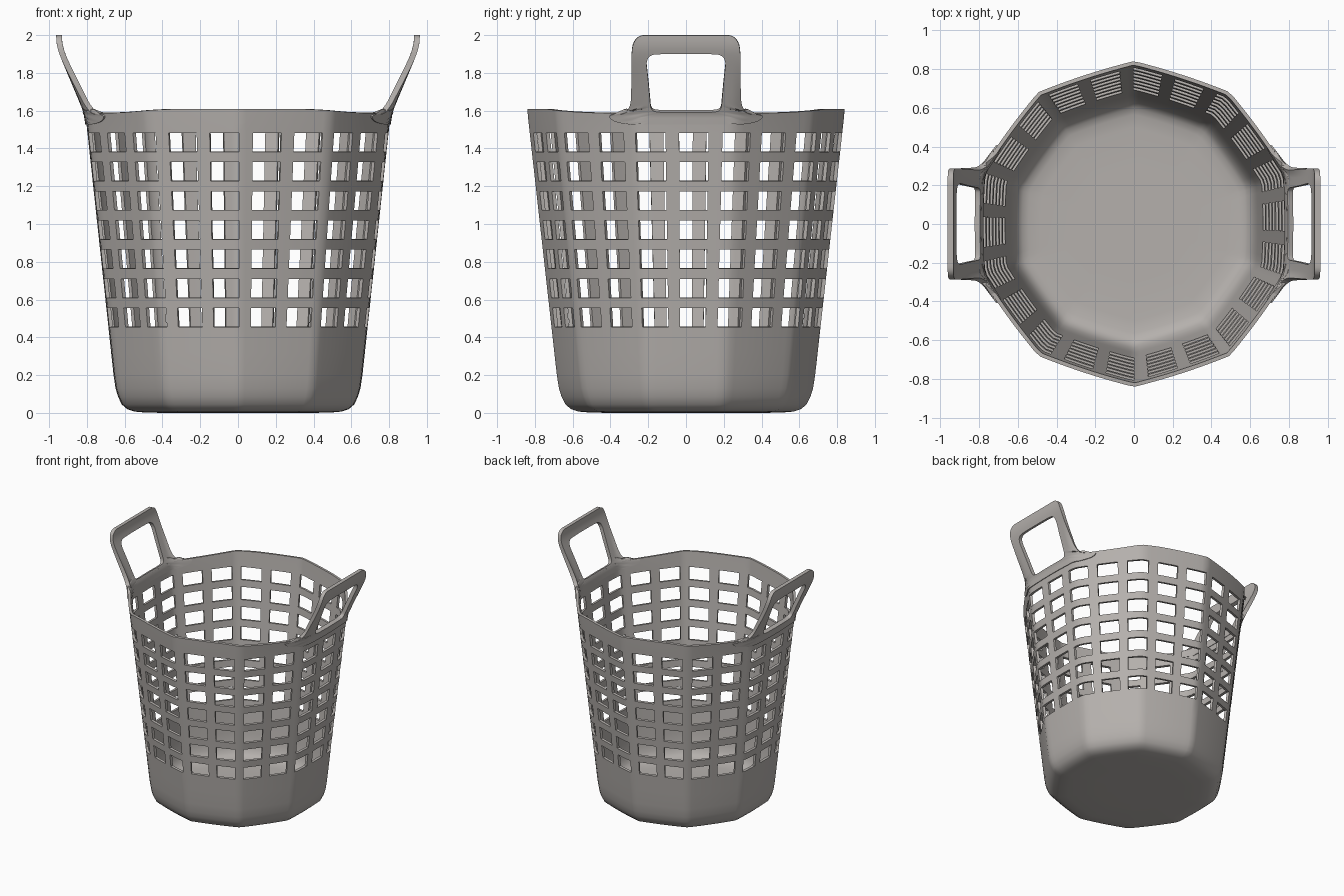
import bpy, bmesh, math

if "Cube" in bpy.data.objects:
    bpy.data.objects.remove(bpy.data.objects["Cube"])

plastic = bpy.data.materials.new("warm grey plastic")
plastic.diffuse_color = (0.46, 0.435, 0.415, 1)
plastic.use_nodes = True
plastic.node_tree.nodes["Principled BSDF"].inputs["Base Color"].default_value = plastic.diffuse_color

COLS, ROWS = 22, 7
PITCH = 2 * math.pi / COLS
HOLE_W = math.radians(11.2)
PHASE = math.radians(3.0)          # centre of the hole column nearest +x
WALL = 0.02


def lerp_table(table, v):
    if v <= table[0][0]:
        return table[0][1]
    for (a, fa), (b, fb) in zip(table, table[1:]):
        if v <= b:
            return fa + (fb - fa) * (v - a) / (b - a)
    return table[-1][1]


def smooth(a, b, v):
    t = max(0, min(1, (v - a) / (b - a)))
    return t * t * (3 - 2 * t)


def corner_radius(z):
    return 0.685 + (z - 0.2) * 0.157 / 1.4


def facet(theta):
    # softened decagon, 1 at its corners
    step = math.radians(36)
    phi = (theta + step / 2) % step - step / 2
    return 0.22 + 0.78 * math.cos(step / 2) / math.cos(phi)


def finish(name, bm, thickness, offset, mirror=False):
    me = bpy.data.meshes.new(name)
    bm.to_mesh(me)
    bm.free()
    me.materials.append(plastic)
    ob = bpy.data.objects.new(name, me)
    bpy.context.collection.objects.link(ob)
    m = ob.modifiers.new("thickness", 'SOLIDIFY')
    m.thickness, m.offset = thickness, offset
    if mirror:
        ob.modifiers.new("mirror", 'MIRROR')
    bpy.ops.object.select_all(action='DESELECT')
    ob.select_set(True)
    bpy.context.view_layer.objects.active = ob
    for mod in list(ob.modifiers):
        bpy.ops.object.modifier_apply(modifier=mod.name)
    bpy.ops.object.shade_smooth_by_angle(angle=math.radians(40))
    return ob


# Basket body: base profile, perforated wall and rim as one thin shell
rings = [(0.3, 0.0, False), (0.5, 0.001, False), (0.57, 0.007, False), (0.61, 0.02, False),
         (0.64, 0.045, False), (0.66, 0.085, False), (0.674, 0.13, False),
         (0.685, 0.2, False), (corner_radius(0.32), 0.32, False)]
for i in range(ROWS):
    z = 0.455 + i * 0.1545
    rings.append((corner_radius(z), z, True))           # this band has holes
    rings.append((corner_radius(z + 0.1), z + 0.1, False))
rings += [(corner_radius(1.54), 1.54, False), (corner_radius(1.6), 1.608, False)]

angles, is_hole = [], []
for c in range(COLS):
    start = PHASE + c * PITCH - HOLE_W / 2
    for k in range(4):
        angles.append(start + HOLE_W * k / 4)
        is_hole.append(True)
    for k in range(2):
        angles.append(start + HOLE_W + (PITCH - HOLE_W) * k / 2)
        is_hole.append(False)
n = len(angles)

bm = bmesh.new()
grid = []
for j, (r, z, _) in enumerate(rings):
    row = []
    for a in angles:
        rr = r * facet(a)
        zz = z
        if j == len(rings) - 1:                          # rim dips toward the handles
            zz -= 0.02 * smooth(0.4, 0.85, abs(math.cos(a)))
        row.append(bm.verts.new((rr * math.cos(a), rr * math.sin(a), zz)))
    grid.append(row)
centre = bm.verts.new((0, 0, 0))
for i in range(n):
    k = (i + 1) % n
    bm.faces.new((centre, grid[0][k], grid[0][i]))
    for j in range(len(rings) - 1):
        if not (rings[j][2] and is_hole[i]):
            bm.faces.new((grid[j][i], grid[j][k], grid[j + 1][k], grid[j + 1][i]))
finish("basket_body", bm, WALL, -1)


# Handles: rounded loops growing out of the rim and leaning outward
def rounded_loop(half):
    pts = half + [(-y, z) for y, z in half[-2:0:-1]]
    for _ in range(3):
        new = []
        for p, q in zip(pts, pts[1:] + pts[:1]):
            for t in (0.25, 0.75):
                new.append((p[0] + (q[0] - p[0]) * t, p[1] + (q[1] - p[1]) * t))
        pts = new
    return pts


LEAN = [(1.50, 0), (1.58, 0.004), (1.62, 0.018), (1.7, 0.05), (1.8, 0.09),
        (1.87, 0.118), (1.92, 0.137), (1.96, 0.146), (2.0, 0.148)]


def handle_x(y, z):
    r = corner_radius(min(z, 1.6))
    a = 0
    for _ in range(6):
        a = math.asin(y / (r * facet(a)))
    wall = r * facet(a) * math.cos(a)
    flat = r * facet(0)
    x = wall + (flat - wall) * smooth(1.58, 1.9, z)
    return x - WALL / 2 + lerp_table(LEAN, z)


outer = rounded_loop([(0, 1.53), (0.15, 1.53), (0.36, 1.53), (0.42, 1.585), (0.285, 1.585),
                      (0.285, 1.77), (0.29, 2.0), (0.14, 2.0), (0, 2.0)])
inner = rounded_loop([(0, 1.597), (0.08, 1.597), (0.14, 1.597), (0.185, 1.605), (0.19, 1.66),
                      (0.2, 1.77), (0.215, 1.9), (0.1, 1.905), (0, 1.905)])
bm = bmesh.new()
loops = []
for s in range(5):
    t = s / 4
    loop = []
    for p, q in zip(outer, inner):
        y, z = p[0] + (q[0] - p[0]) * t, p[1] + (q[1] - p[1]) * t
        loop.append(bm.verts.new((handle_x(y, z), y, z)))
    loops.append(loop)
m = len(outer)
for a, b in zip(loops, loops[1:]):
    for i in range(m):
        k = (i + 1) % m
        bm.faces.new((a[i], a[k], b[k], b[i]))
finish("handles", bm, 0.03, 0, mirror=True)
